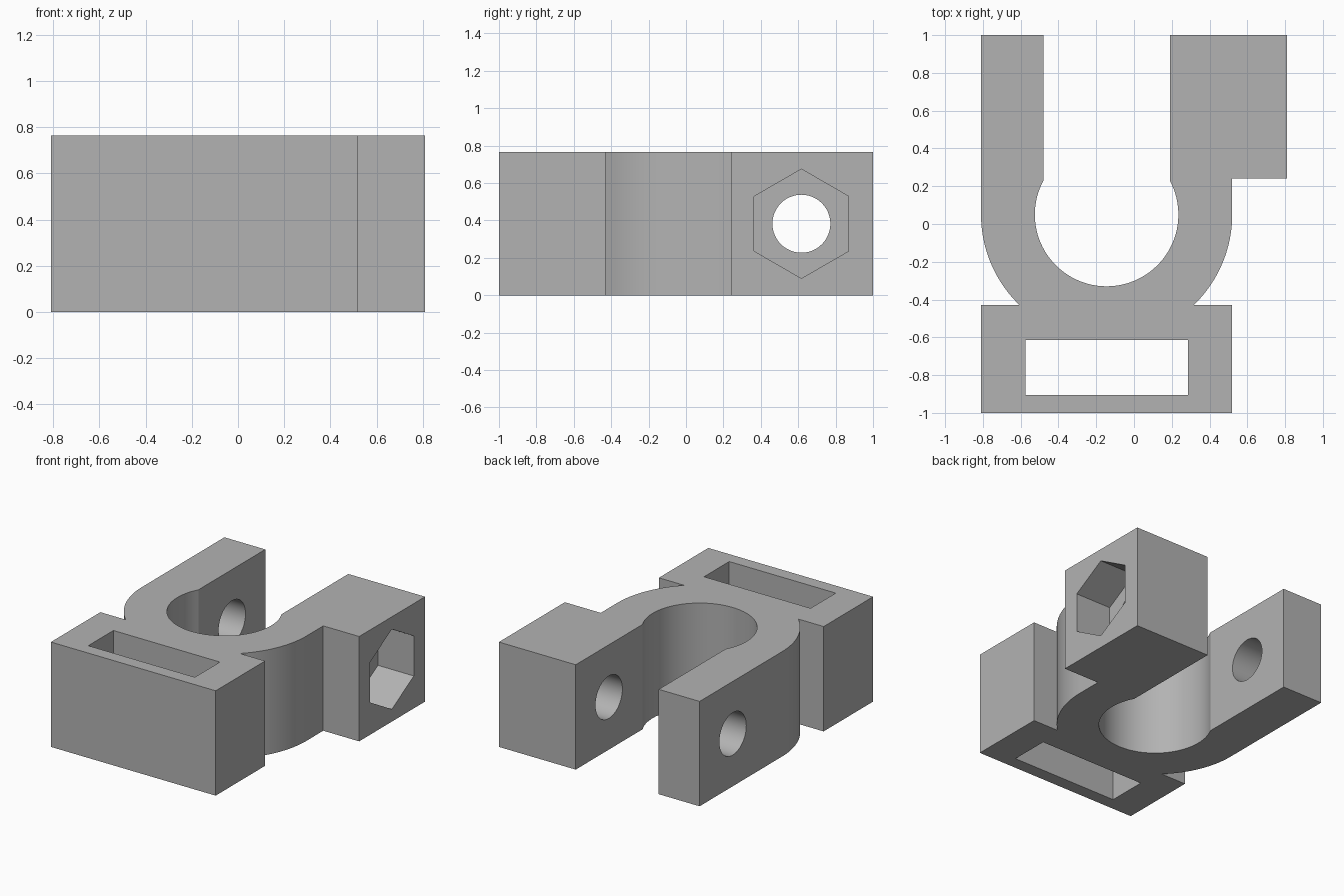
import bpy, bmesh, math
from mathutils import Matrix

if "Cube" in bpy.data.objects:
    bpy.data.objects.remove(bpy.data.objects["Cube"], do_unlink=True)

HEIGHT = 0.765
CX, CY = -0.145, 0.05            # centre of the clamp ring
R_IN, R_OUT = 0.38, 0.665
BOLT_Y, BOLT_Z = 0.617, HEIGHT / 2

grey = bpy.data.materials.new("plain grey")
grey.use_nodes = True
colour = (0.45, 0.45, 0.45, 1)
grey.diffuse_color = colour
grey.node_tree.nodes["Principled BSDF"].inputs["Base Color"].default_value = colour


def arc(radius, start, end, steps):
    """Points on an arc about the ring centre, angles in radians."""
    angles = [start + (end - start) * i / steps for i in range(steps + 1)]
    return [(CX + radius * math.cos(a), CY + radius * math.sin(a)) for a in angles]


def add_object(name, bm):
    bmesh.ops.recalc_face_normals(bm, faces=bm.faces)
    mesh = bpy.data.meshes.new(name)
    bm.to_mesh(mesh)
    bm.free()
    mesh.materials.append(grey)
    obj = bpy.data.objects.new(name, mesh)
    bpy.context.collection.objects.link(obj)
    return obj


def prism(name, points, bottom, top):
    bm = bmesh.new()
    face = bm.faces.new([bm.verts.new((x, y, bottom)) for x, y in points])
    side = bmesh.ops.extrude_face_region(bm, geom=[face])["geom"]
    verts = [v for v in side if isinstance(v, bmesh.types.BMVert)]
    bmesh.ops.translate(bm, vec=(0, 0, top - bottom), verts=verts)
    return add_object(name, bm)


def bolt_cutter(name, radius, sides, x0, x1):
    """A prism along x at the bolt position, with a corner pointing up."""
    bm = bmesh.new()
    place = Matrix.Translation(((x0 + x1) / 2, BOLT_Y, BOLT_Z)) @ Matrix.Rotation(math.pi / 2, 4, "Y")
    spin = Matrix.Rotation(math.pi, 4, "Z")
    bmesh.ops.create_cone(bm, cap_ends=True, segments=sides, radius1=radius, radius2=radius,
                          depth=x1 - x0, matrix=place @ spin)
    # Turn the section so its highest point is a corner
    if max(v.co.z for v in bm.verts) < BOLT_Z + radius * 0.99:
        bmesh.ops.rotate(bm, cent=(0, BOLT_Y, BOLT_Z), verts=bm.verts,
                         matrix=Matrix.Rotation(math.pi / sides, 3, "X"))
    return add_object(name, bm)


# Clamp outline: foot, rounded ring, thin arm and thick bolt block
left, right = CX - R_OUT, CX + R_OUT
foot_y = -0.43
neck = math.asin((CY - foot_y) / R_OUT)
mouth_left = math.acos(-0.335 / R_IN)
mouth_right = math.acos(0.335 / R_IN)
outline = [(left, -1), (right, -1), (right, foot_y)]
outline += arc(R_OUT, -neck, 0, 20)
outline += [(right, 0.24), (0.81, 0.24), (0.81, 1), (CX + 0.335, 1)]
outline += arc(R_IN, mouth_right, mouth_left - 2 * math.pi, 64)
outline += [(CX - 0.335, 1), (left, 1)]
outline += arc(R_OUT, math.pi, math.pi + neck, 20)
outline += [(left, foot_y)]
clamp = prism("clamp_body", outline, 0, HEIGHT)

# Strap slot, bolt hole and nut pocket
slot = prism("slot_cutter", [(-0.575, -0.905), (0.285, -0.905), (0.285, -0.615), (-0.575, -0.615)],
             -0.1, HEIGHT + 0.1)
hole = bolt_cutter("bolt_hole_cutter", 0.155, 48, -1, 1)
pocket = bolt_cutter("nut_pocket_cutter", 0.292, 6, 0.52, 1)

for cutter in (slot, hole, pocket):
    mod = clamp.modifiers.new(cutter.name, "BOOLEAN")
    mod.operation = "DIFFERENCE"
    mod.solver = "EXACT"
    mod.object = cutter

# Bake the cuts and remove the cutters
bpy.context.view_layer.update()
cut = bpy.data.meshes.new_from_object(clamp.evaluated_get(bpy.context.evaluated_depsgraph_get()))
clamp.modifiers.clear()
clamp.data = cut
for cutter in (slot, hole, pocket):
    bpy.data.objects.remove(cutter, do_unlink=True)

# Smooth the round walls and keep the corners sharp
bpy.ops.object.select_all(action="DESELECT")
clamp.select_set(True)
bpy.context.view_layer.objects.active = clamp
bpy.ops.object.shade_smooth_by_angle(angle=math.radians(20))
